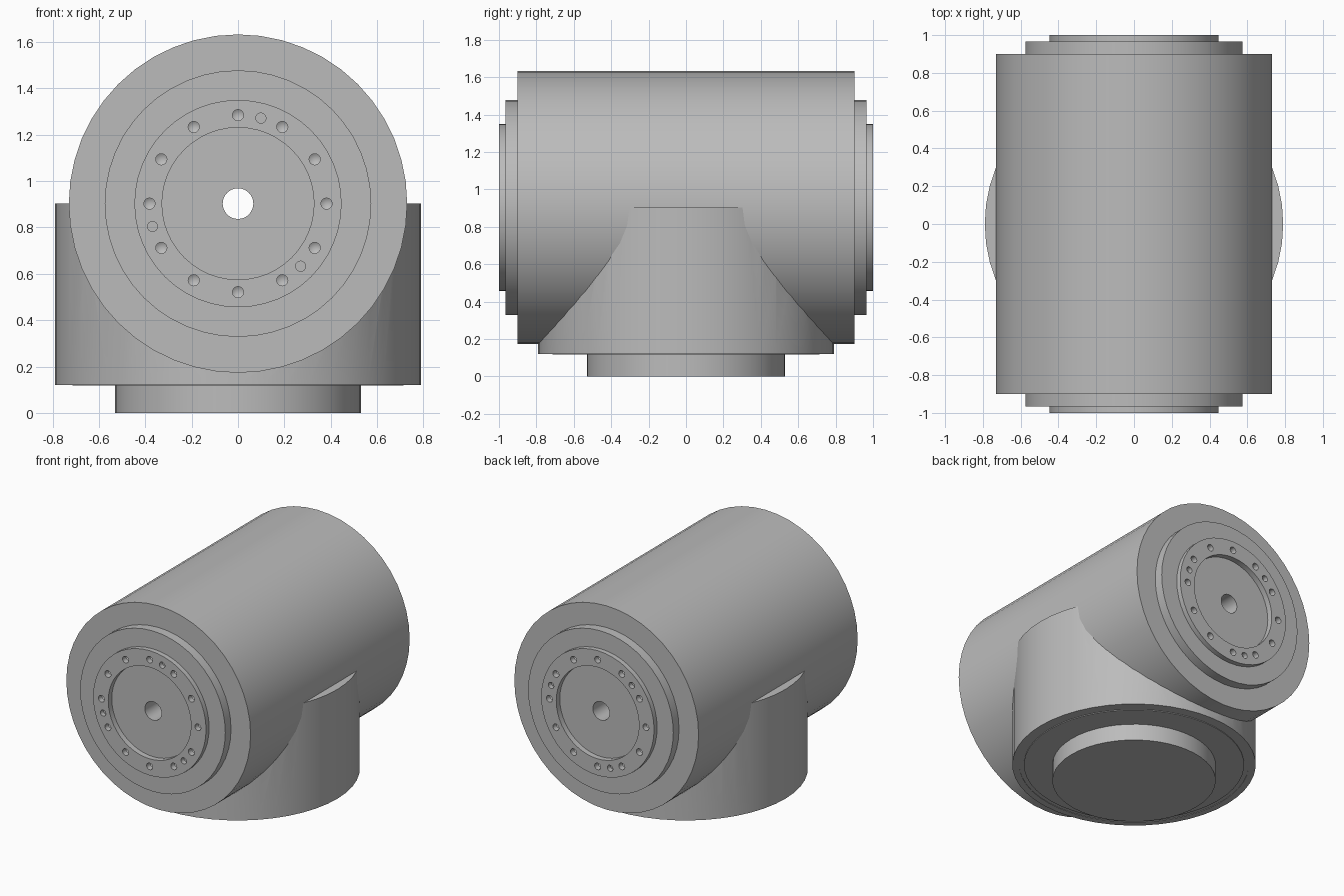
import bpy, bmesh
from math import pi, cos, sin, radians
from mathutils import Matrix

cube = bpy.data.objects.get("Cube")
if cube:
    bpy.data.objects.remove(cube, do_unlink=True)

grey = bpy.data.materials.new("machined grey")
grey.use_nodes = True
COLOUR = (0.5, 0.5, 0.5, 1)
grey.diffuse_color = COLOUR
grey.node_tree.nodes["Principled BSDF"].inputs["Base Color"].default_value = COLOUR

AXIS_Z = 0.903      # height of the horizontal barrel axis
FRONT = Matrix.Translation((0, 0, AXIS_Z)) @ Matrix.Rotation(pi / 2, 4, 'X')
BACK = Matrix.Translation((0, 0, AXIS_Z)) @ Matrix.Rotation(-pi / 2, 4, 'X')


def lathe(bm, profile, matrix=Matrix(), sides=48, closed=False):
    """Revolve (radius, height) points around local z."""
    rings = []
    for r, h in profile:
        if r == 0:
            rings.append([bm.verts.new(matrix @ Matrix.Translation((0, 0, h)).translation)] * sides)
            continue
        rings.append([bm.verts.new((matrix @ Matrix.Translation(
            (r * cos(2 * pi * i / sides), r * sin(2 * pi * i / sides), h))).translation)
            for i in range(sides)])
    pairs = list(zip(rings, rings[1:]))
    if closed:
        pairs.append((rings[-1], rings[0]))
    for a, b in pairs:
        for i in range(sides):
            j = (i + 1) % sides
            bm.faces.new(list(dict.fromkeys((a[i], a[j], b[j], b[i]))))


def finish(bm, name):
    bmesh.ops.recalc_face_normals(bm, faces=bm.faces)
    mesh = bpy.data.meshes.new(name)
    bm.to_mesh(mesh)
    bm.free()
    mesh.materials.append(grey)
    obj = bpy.data.objects.new(name, mesh)
    bpy.context.collection.objects.link(obj)
    return obj


def cut(obj, cutter):
    """Subtract the cutter, then discard it."""
    mod = obj.modifiers.new("cut", 'BOOLEAN')
    mod.operation, mod.solver, mod.object = 'DIFFERENCE', 'EXACT', cutter
    select(obj)
    bpy.ops.object.modifier_apply(modifier=mod.name)
    bpy.data.objects.remove(cutter, do_unlink=True)


def select(obj):
    bpy.ops.object.select_all(action='DESELECT')
    obj.select_set(True)
    bpy.context.view_layer.objects.active = obj


# Barrel with stepped flanges, recessed faces and a through bore
half = [(0.066, 0.96), (0.328, 0.96), (0.328, 1.0), (0.447, 1.0),
        (0.447, 0.965), (0.575, 0.965), (0.575, 0.9), (0.73, 0.9)]
bm = bmesh.new()
lathe(bm, half + [(r, -h) for r, h in reversed(half)], FRONT, closed=True)
barrel = finish(bm, "barrel")

# Bolt holes with drilled tips, and three flat pin holes on each flange
bolt = [(0, 0.945), (0.024, 0.96), (0.024, 1.02), (0, 1.02)]
pin = [(0, 0.965), (0.022, 0.965), (0.022, 1.02), (0, 1.02)]
bm = bmesh.new()
for frame, pin_start in ((FRONT, 75), (BACK, 45)):
    spots = [(bolt, 30 * k) for k in range(12)]
    spots += [(pin, pin_start + 120 * k) for k in range(3)]
    for profile, angle in spots:
        # local x is mirrored and y inverted between the two end frames
        a = radians(angle)
        x, z = 0.382 * cos(a), 0.382 * sin(a)
        if frame is BACK:
            x, z = -x, -z
        lathe(bm, profile, frame @ Matrix.Translation((x, z, 0)), sides=16)
drills = finish(bm, "hole_cutter")
drills.hide_render = True
cut(barrel, drills)

# Upright base with a saddle cut, shallow bottom plate and mounting spigot
bm = bmesh.new()
lathe(bm, [(0, 0), (0.53, 0), (0.53, 0.118), (0.715, 0.118), (0.715, 0.123),
           (0.745, 0.123), (0.745, 0.12), (0.79, 0.12), (0.79, AXIS_Z), (0, AXIS_Z)])
base = finish(bm, "base")
bm = bmesh.new()
lathe(bm, [(0, -1), (0.72, -1), (0.72, 1), (0, 1)], FRONT)
saddle = finish(bm, "saddle_cutter")
saddle.hide_render = True
cut(base, saddle)

for obj in (barrel, base):
    select(obj)
    bpy.ops.object.shade_smooth_by_angle(angle=radians(30))
